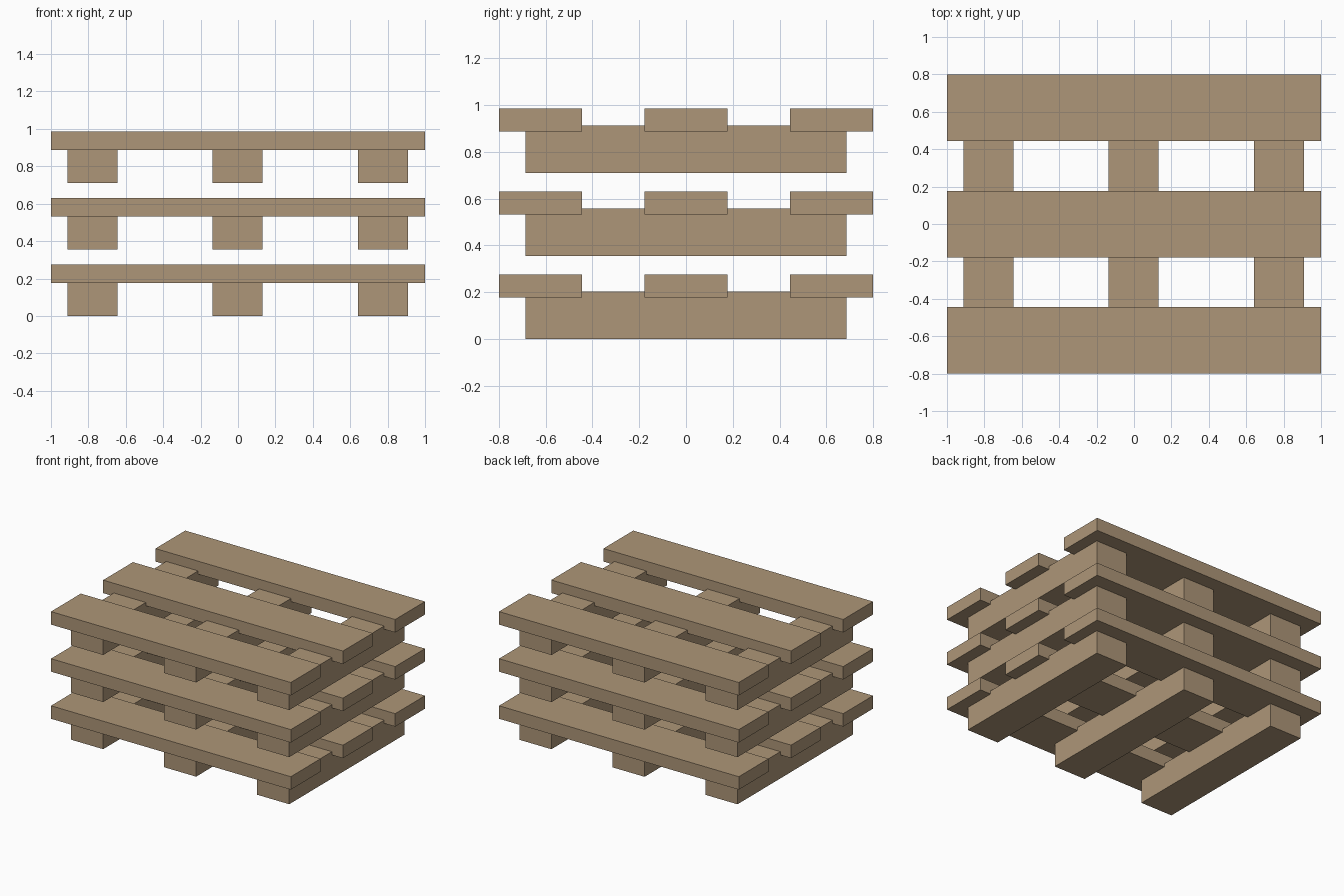
import bpy

cube = bpy.data.objects.get("Cube")
if cube:
    bpy.data.objects.remove(cube, do_unlink=True)

# Single bare-timber colour
wood = bpy.data.materials.new("tan_wood")
wood.use_nodes = True
tan = (0.42, 0.305, 0.188, 1.0)
wood.diffuse_color = tan
wood.node_tree.nodes["Principled BSDF"].inputs["Base Color"].default_value = tan


def plank(name, size, centre):
    bpy.ops.mesh.primitive_cube_add(size=1, location=centre)
    obj = bpy.context.object
    obj.name = name
    obj.scale = size
    bpy.ops.object.transform_apply(location=False, rotation=False, scale=True)
    obj.data.materials.append(wood)


TIER_HEIGHT = 0.355
TIERS = ("bottom", "middle", "top")

for tier, level in enumerate(TIERS):
    z = tier * TIER_HEIGHT
    # Bearers run front to back
    for side, x in (("right", -0.777), ("centre", -0.002), ("left", 0.775)):
        plank(f"{level}_{side}_bearer", (0.267, 1.374, 0.202), (x, 0, z + 0.101))
    # Deck boards run across, notched over the bearers
    for place, y in (("front", -0.622), ("middle", -0.001), ("back", 0.622)):
        plank(f"{level}_{place}_deck_board", (2.0, 0.355, 0.098), (0, y, z + 0.226))
